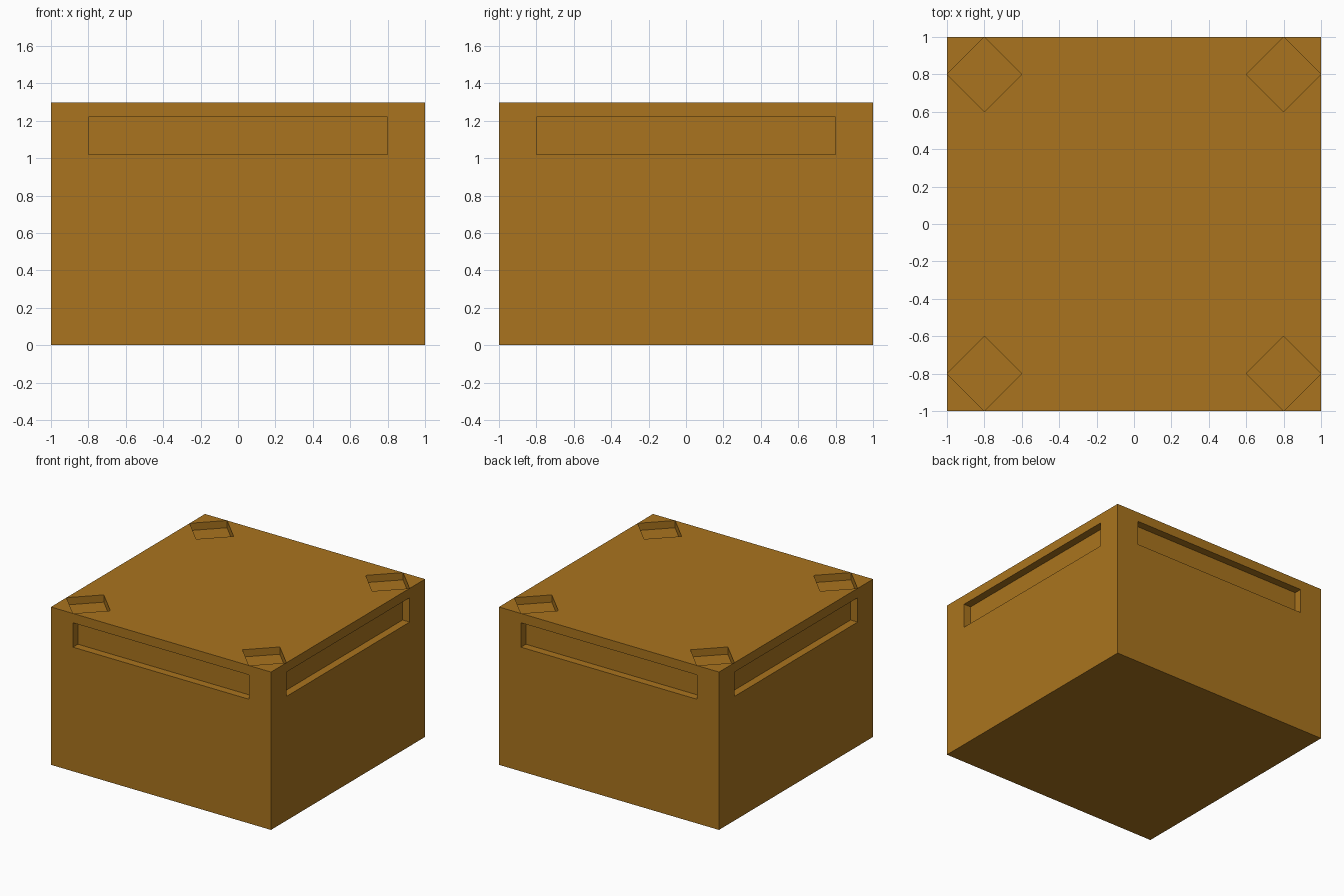
import bpy, bmesh
from math import pi
from mathutils import Matrix

if "Cube" in bpy.data.objects:
    bpy.data.objects.remove(bpy.data.objects["Cube"])

H = 1.297            # height
A, B, C = 1.0, 0.8, 0.6   # wall plane, corner recess centre, recess inner tip
Z0, Z1 = 1.02, 1.22  # hand slot bottom and top
D = 0.064            # slot depth
P = 0.06             # corner recess depth

bm = bmesh.new()


def face(*pts):
    return bm.faces.new([bm.verts.new(p) for p in pts])


def tube(outer, inner):
    """Quads joining two matching loops."""
    n = len(outer)
    for i in range(n):
        j = (i + 1) % n
        face(outer[i], outer[j], inner[j], inner[i])


# Front wall with its slot opening
rim = [(-B, -A, Z0), (B, -A, Z0), (B, -A, Z1), (-B, -A, Z1)]
face((-A, -A, 0), (A, -A, 0), rim[1], rim[0])
face((A, -A, 0), (A, -A, H), rim[2], rim[1])
face((A, -A, H), (B, -A, H), (-B, -A, H), (-A, -A, H), rim[3], rim[2])
face((-A, -A, H), (-A, -A, 0), rim[0], rim[3])

# Slot walls and back
back = [(x, y + D, z) for x, y, z in rim]
tube(rim, back)
face(*back)

# Diamond recess in the front right corner of the top
diamond = [(B, -A, H), (A, -B, H), (B, -C, H), (C, -B, H)]
floor = [(x, y, z - P) for x, y, z in diamond]
tube(diamond, floor)
face(*floor)
face((B, -A, H), (A, -A, H), (A, -B, H))

# Front quarter of the lid and base
face((0, 0, H), (-C, -B, H), (-B, -A, H), (B, -A, H), (C, -B, H))
face((0, 0, H), (C, -B, H), (B, -C, H))
face((0, 0, 0), (A, -A, 0), (-A, -A, 0))

# Repeat the quarter around the box
quarter = bm.verts[:] + bm.edges[:] + bm.faces[:]
for k in range(1, 4):
    copy = bmesh.ops.duplicate(bm, geom=quarter)["geom"]
    verts = [v for v in copy if isinstance(v, bmesh.types.BMVert)]
    bmesh.ops.rotate(bm, verts=verts, cent=(0, 0, 0),
                     matrix=Matrix.Rotation(k * pi / 2, 3, 'Z'))

bmesh.ops.remove_doubles(bm, verts=bm.verts[:], dist=1e-4)
bmesh.ops.recalc_face_normals(bm, faces=bm.faces[:])
bmesh.ops.dissolve_limit(bm, angle_limit=0.01, verts=bm.verts[:],
                         edges=bm.edges[:])

mesh = bpy.data.meshes.new("box_body")
bm.to_mesh(mesh)
bm.free()

mat = bpy.data.materials.new("brown_cardboard")
mat.diffuse_color = (0.40, 0.175, 0.013, 1)
mat.use_nodes = True
mat.node_tree.nodes["Principled BSDF"].inputs["Base Color"].default_value = mat.diffuse_color
mesh.materials.append(mat)
body = bpy.data.objects.new("box_body", mesh)
bpy.context.collection.objects.link(body)
